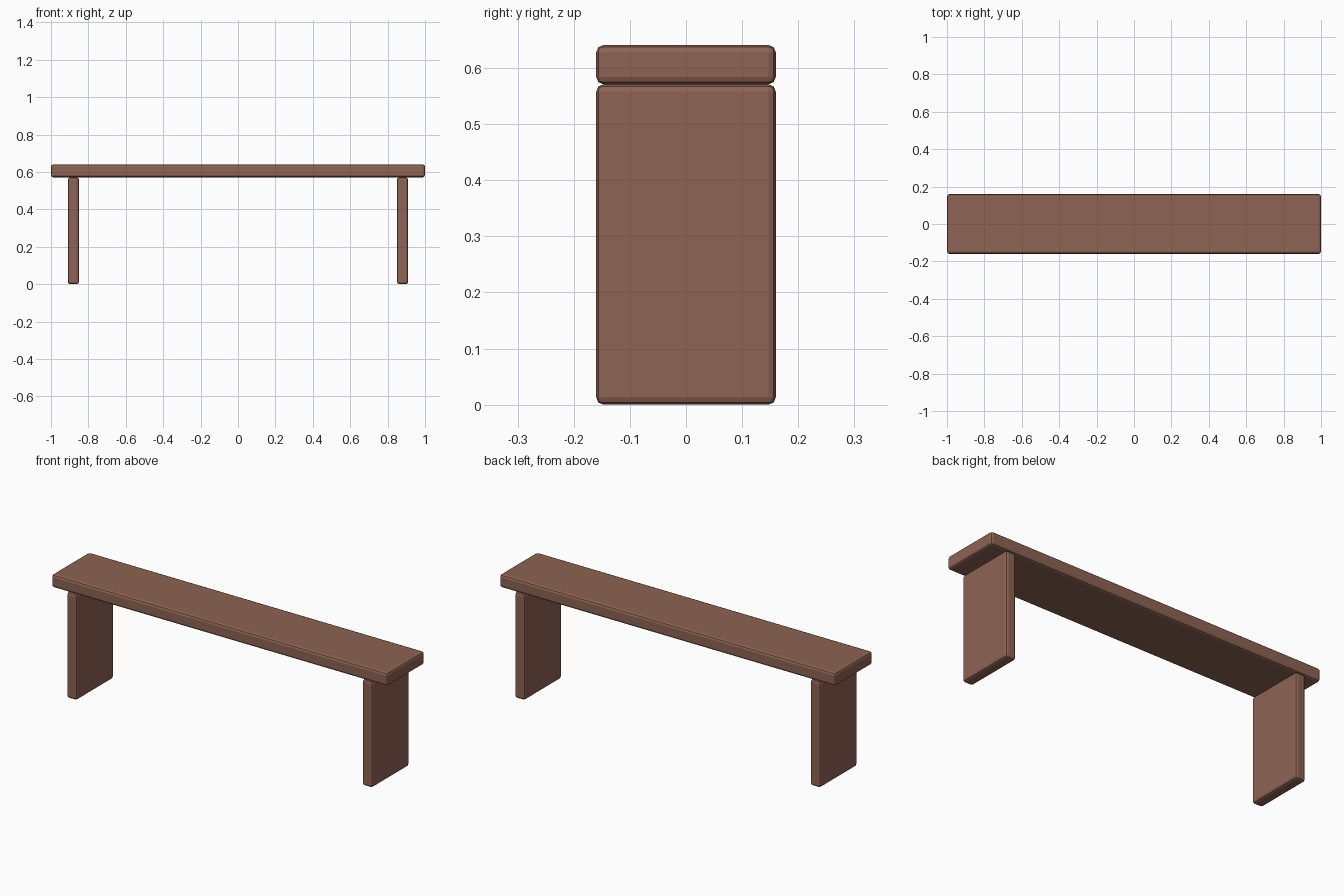
import bpy

if "Cube" in bpy.data.objects:
    bpy.data.objects.remove(bpy.data.objects["Cube"])

wood = bpy.data.materials.new("brown_wood")
wood.diffuse_color = (0.27, 0.125, 0.087, 1)
wood.use_nodes = True
wood.node_tree.nodes["Principled BSDF"].inputs["Base Color"].default_value = wood.diffuse_color


def board(name, center, size):
    """Box with softly eased edges."""
    bpy.ops.mesh.primitive_cube_add(size=1, location=center)
    ob = bpy.context.object
    ob.name = name
    ob.scale = size
    bpy.ops.object.transform_apply(location=False, rotation=False, scale=True)
    bevel = ob.modifiers.new("eased_edges", 'BEVEL')
    bevel.width = 0.013
    bevel.segments = 2
    ob.data.materials.append(wood)
    return ob


LEG_H, SEAT_T, DEPTH = 0.571, 0.07, 0.32

# Seat plank
board("seat", (0, 0, LEG_H + SEAT_T / 2), (2.0, DEPTH, SEAT_T))

# Slab legs at each end
for side, sign in (("left", -1), ("right", 1)):
    board(side + "_leg", (sign * 0.88, 0, LEG_H / 2), (0.06, DEPTH, LEG_H))
